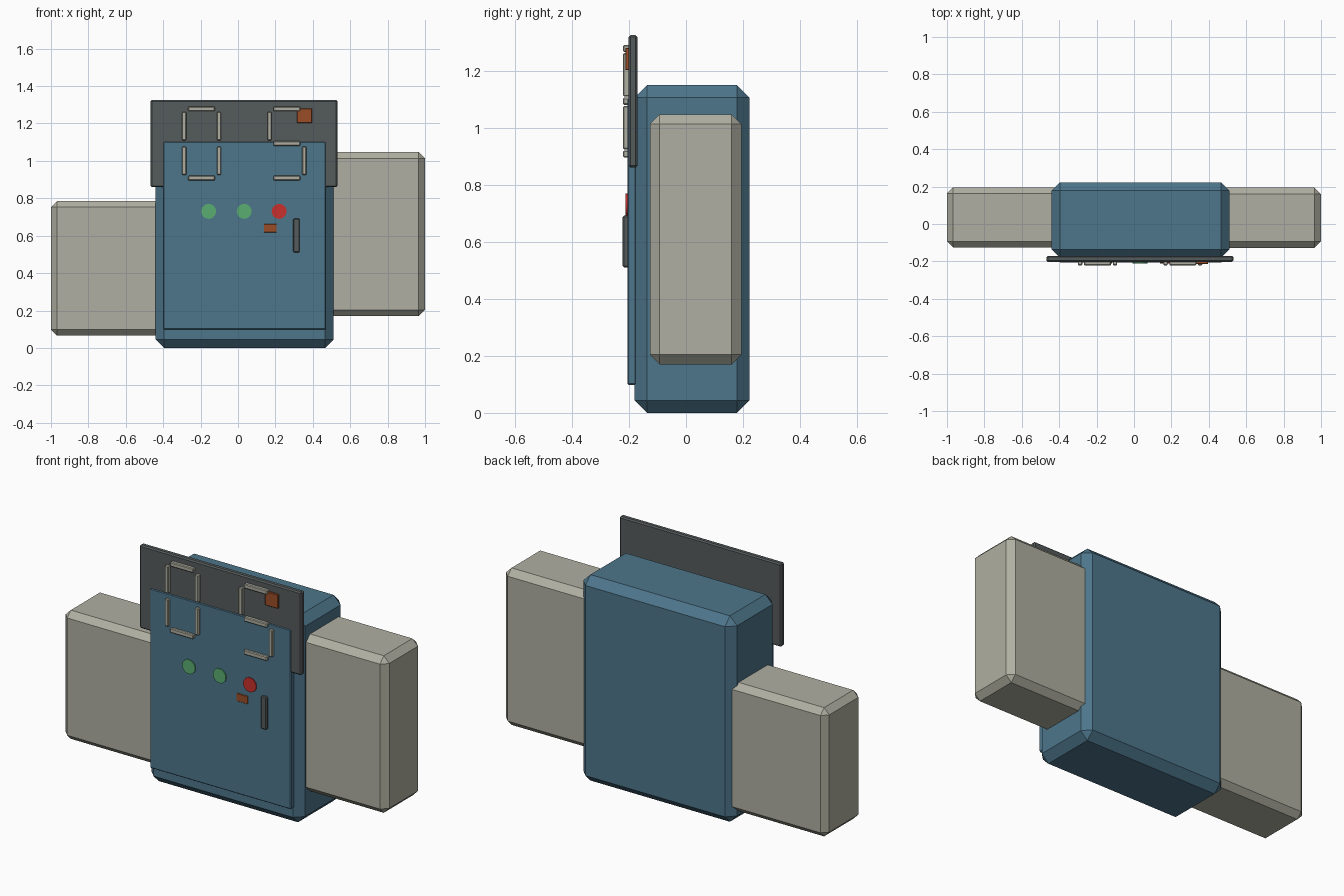
import bpy, bmesh
from math import pi
from mathutils import Matrix, Vector

if "Cube" in bpy.data.objects:
    bpy.data.objects.remove(bpy.data.objects["Cube"])


def material(name, rgb):
    m = bpy.data.materials.new(name)
    m.diffuse_color = (*rgb, 1)
    m.use_nodes = True
    m.node_tree.nodes["Principled BSDF"].inputs["Base Color"].default_value = m.diffuse_color
    return m


BLUE = material("blue", (0.075, 0.18, 0.26))
CREAM = material("cream", (0.43, 0.43, 0.36))
DARK = material("charcoal", (0.09, 0.105, 0.105))
GREEN = material("green", (0.10, 0.42, 0.17))
RED = material("red", (0.58, 0.03, 0.025))
RUST = material("rust", (0.32, 0.075, 0.02))


def finish(name, bm, mat):
    me = bpy.data.meshes.new(name)
    bm.to_mesh(me)
    bm.free()
    me.materials.append(mat)
    ob = bpy.data.objects.new(name, me)
    bpy.context.collection.objects.link(ob)
    return ob


def box(name, x, y, z, bevel, mat):
    """Chamfered box from (min, max) ranges on each axis."""
    bm = bmesh.new()
    lo, hi = Vector((x[0], y[0], z[0])), Vector((x[1], y[1], z[1]))
    bmesh.ops.create_cube(bm, size=1, matrix=Matrix.Translation((lo + hi) / 2)
                          @ Matrix.Diagonal((*(hi - lo), 1)))
    if bevel:
        bmesh.ops.bevel(bm, geom=bm.edges[:], offset=bevel, segments=1,
                        affect='EDGES', profile=0.5)
    return finish(name, bm, mat)


def button(name, x, z, mat):
    """Round button facing the front."""
    bm = bmesh.new()
    bmesh.ops.create_cone(bm, cap_ends=True, segments=20, radius1=0.04,
                          radius2=0.04, depth=0.02,
                          matrix=Matrix.Translation((x, -0.202, z))
                          @ Matrix.Rotation(pi / 2, 4, 'X'))
    ob = finish(name, bm, mat)
    ob.data.shade_smooth()
    ob.data.set_sharp_from_angle(angle=pi / 6)


# Main housing, raised front panel and side blocks
box("main_housing", (-0.44, 0.51), (-0.18, 0.222), (0, 1.15), 0.044, BLUE)
box("front_panel", (-0.40, 0.47), (-0.206, -0.173), (0.098, 1.102), 0.005, BLUE)
box("left_block", (-1.0, -0.36), (-0.125, 0.196), (0.066, 0.785), 0.032, CREAM)
box("right_block", (0.43, 1.0), (-0.127, 0.194), (0.17, 1.047), 0.034, CREAM)

# Display backing plate
box("display_plate", (-0.468, 0.532), (-0.202, -0.17), (0.86, 1.325), 0.007, DARK)

# Segment bars: (across, up, is_vertical) relative to the digit centre
BARS = {
    "top": (0, 0.185, False), "middle": (0, 0, False), "bottom": (0, -0.185, False),
    "upper_left": (-0.093, 0.0925, True), "upper_right": (0.093, 0.0925, True),
    "lower_left": (-0.093, -0.0925, True), "lower_right": (0.093, -0.0925, True),
}


def digit(prefix, cx, cz, lit):
    for key in lit:
        dx, dz, vertical = BARS[key]
        w, h = (0.0115, 0.076) if vertical else (0.072, 0.0125)
        x, z = cx + dx, cz + dz
        box(f"{prefix}_{key}_bar", (x - w, x + w), (-0.221, -0.198),
            (z - h, z + h), 0.004, CREAM)


digit("left_display", -0.195, 1.093,
      ["top", "bottom", "upper_left", "upper_right", "lower_left", "lower_right"])
digit("right_display", 0.261, 1.093,
      ["top", "middle", "bottom", "upper_left", "lower_right"])

# Buttons, indicator chips and slot
for name, x, mat in (("left_button", -0.157, GREEN), ("middle_button", 0.033, GREEN),
                     ("right_button", 0.22, RED)):
    button(name, x, 0.73, mat)
box("display_chip", (0.316, 0.396), (-0.213, -0.198), (1.202, 1.28), 0.002, RUST)
box("panel_chip", (0.138, 0.207), (-0.211, -0.198), (0.618, 0.662), 0.002, RUST)
box("slot_bar", (0.295, 0.33), (-0.222, -0.198), (0.51, 0.692), 0.005, DARK)
